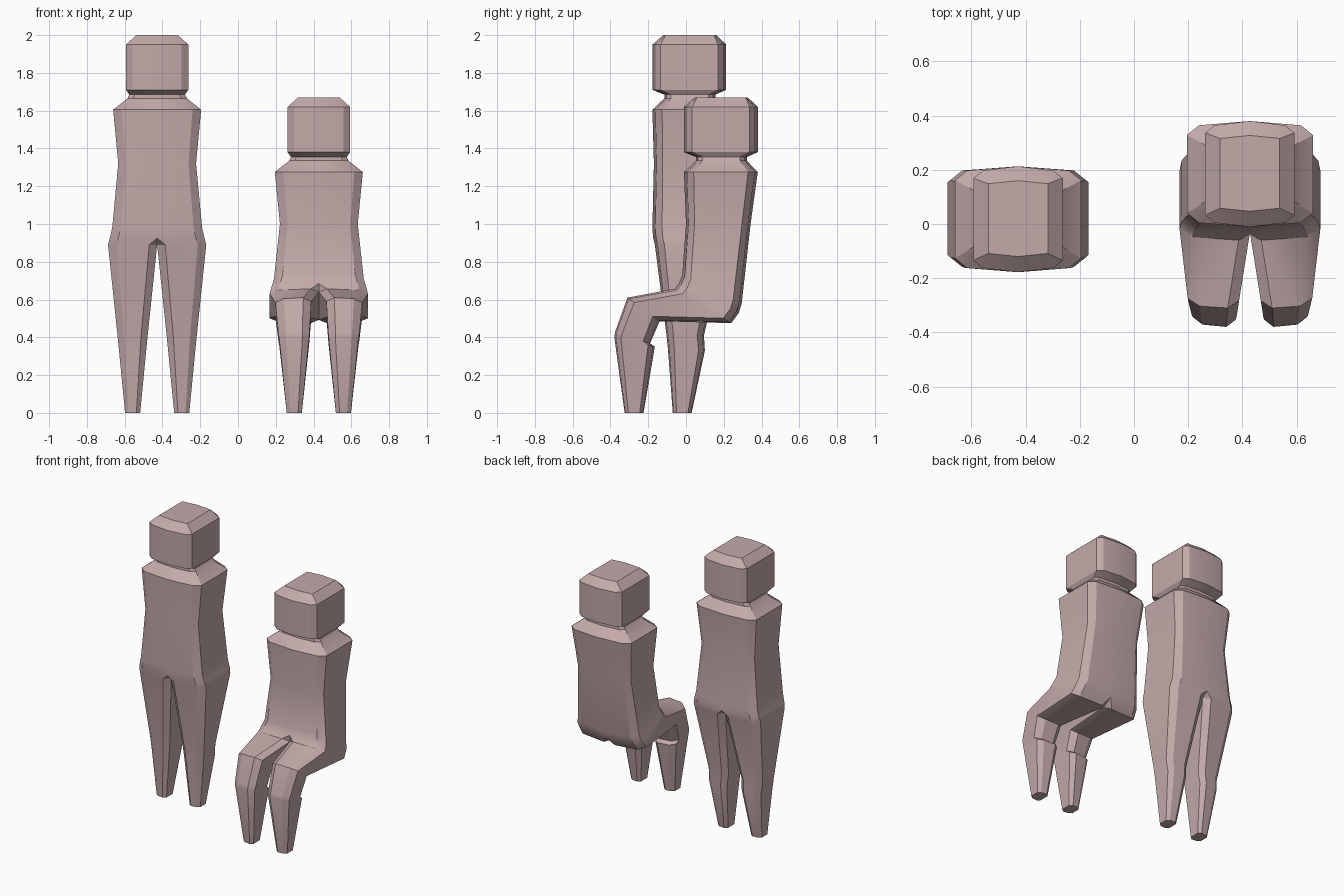
import bpy, bmesh

if "Cube" in bpy.data.objects:
    bpy.data.objects.remove(bpy.data.objects["Cube"])

# Ring: (inner x, outer x, outer chamfer, inner chamfer, front (y, z), back (y, z))
def ring_points(xi, xo, cx, ci, front, back):
    length = ((front[0] - back[0]) ** 2 + (front[1] - back[1]) ** 2) ** 0.5
    e = 0.04                       # slight bow of front and back
    c = e + 0.8 * cx / length      # corner cut on the outer side
    d = 0.8 * ci / length          # corner cut on the inner side
    layout = [(xi + ci, 0), (xo - cx, e), (xo, c), (xo, 1 - c),
              (xo - cx, 1 - e), (xi + ci, 1), (xi, 1 - d), (xi, d)]
    return [(x, front[0] + t * (back[0] - front[0]),
             front[1] + t * (back[1] - front[1])) for x, t in layout]


def build_figure(name, x, rings):
    # Loft the right half from head to foot, then mirror it
    bm = bmesh.new()
    loops = [[bm.verts.new(p) for p in ring_points(*r)] for r in rings]
    for a, b in zip(loops, loops[1:]):
        for i in range(8):
            j = (i + 1) % 8
            bm.faces.new((a[i], b[i], b[j], a[j]))
    bm.faces.new(loops[0])
    bm.faces.new(loops[-1][::-1])
    bmesh.ops.remove_doubles(bm, verts=bm.verts, dist=1e-4)
    inner = [f for f in bm.faces if all(abs(v.co.x) < 1e-5 for v in f.verts)]
    bmesh.ops.delete(bm, geom=inner, context='FACES')
    bmesh.ops.mirror(bm, geom=bm.verts[:] + bm.edges[:] + bm.faces[:],
                     axis='X', merge_dist=1e-4)
    bmesh.ops.remove_doubles(bm, verts=bm.verts, dist=1e-4)
    bmesh.ops.recalc_face_normals(bm, faces=bm.faces)
    mesh = bpy.data.meshes.new(name)
    bm.to_mesh(mesh)
    bm.free()
    obj = bpy.data.objects.new(name, mesh)
    bpy.context.collection.objects.link(obj)
    obj.location.x = x
    mat = bpy.data.materials.get("clay") or bpy.data.materials.new("clay")
    mat.diffuse_color = (0.55, 0.40, 0.40, 1)
    mat.use_nodes = True
    mat.node_tree.nodes["Principled BSDF"].inputs["Base Color"].default_value = mat.diffuse_color
    mesh.materials.append(mat)
    bpy.ops.object.select_all(action='DESELECT')
    obj.select_set(True)
    bpy.context.view_layer.objects.active = obj
    bpy.ops.object.shade_smooth_by_angle(angle=0.5)


# Head, neck and shoulders, shared by both poses
def head(dy, dz):
    profile = [(2.0, .11, 0, -.12, .16), (1.95, .165, .035, -.178, .213),
               (1.71, .165, .035, -.178, .213), (1.685, .148, .03, -.115, .155),
               (1.665, .157, .03, -.115, .155), (1.605, .233, .045, -.178, .213)]
    return [(0, w, c, 0, (f + dy, z + dz), (b + dy, z + dz))
            for z, w, c, f, b in profile]


standing = head(0, 0) + [
    (0, .206, .04, 0, (-.17, 1.32), (.19, 1.32)),      # waist
    (0, .238, .045, 0, (-.178, .98), (.21, .98)),
    (0, .251, .045, 0, (-.174, .925), (.213, .925)),   # crotch
    (0, .26, .045, .042, (-.165, .89), (.205, .89)),
    (.05, .21, .035, .035, (-.103, .41), (.095, .41)),  # knee
    (.058, .202, .032, .032, (-.095, .33), (.10, .33)),
    (.09, .17, .02, .02, (-.07, 0), (.03, 0)),         # foot
]
seated = head(.167, -.33) + [
    (0, .206, .04, 0, (0, 1.0), (.342, 1.0)),          # waist
    (0, .238, .045, 0, (-.02, .73), (.295, .58)),
    (0, .252, .045, 0, (-.038, .685), (.28, .53)),     # crotch
    (0, .26, .045, .042, (-.06, .657), (.24, .475)),
    (.04, .23, .045, .042, (-.31, .61), (-.14, .485)),  # knee
    (.05, .214, .038, .038, (-.375, .43), (-.19, .368)),
    (.052, .21, .035, .035, (-.38, .405), (-.165, .35)),
    (.09, .17, .02, .02, (-.325, 0), (-.225, 0)),      # foot
]
build_figure("standing_figure", -.428, standing)
build_figure("seated_figure", .428, seated)
